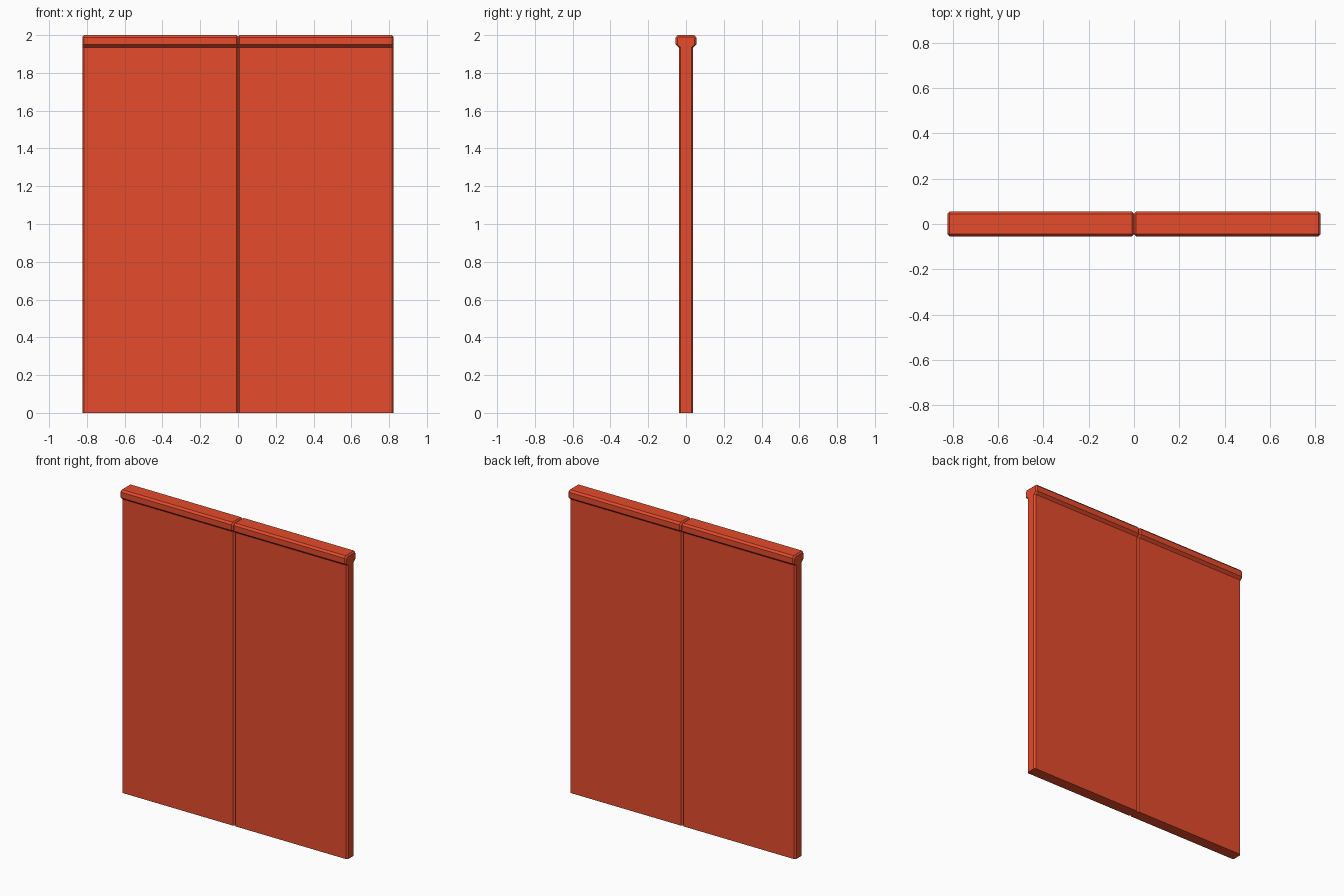
import bpy, bmesh

if "Cube" in bpy.data.objects:
    bpy.data.objects.remove(bpy.data.objects["Cube"])

HALF_W = 0.823   # half of the full width
BEVEL = 0.009    # chamfer on the vertical ends and centre joint

red = bpy.data.materials.new("red_paint")
red.diffuse_color = (0.78, 0.07, 0.025, 1)
red.use_nodes = True
red.node_tree.nodes["Principled BSDF"].inputs["Base Color"].default_value = red.diffuse_color


def section(inset):
    """Closed wall outline in y/z with its coping, shrunk by inset."""
    half = [(0.037 - inset, 0.0),
            (0.037 - inset, 1.934),
            (0.055 - inset, 1.950),
            (0.055 - inset, 1.987 - inset * 0.6),
            (0.044 - inset * 0.6, 2.0 - inset)]
    return half + [(-y, z) for y, z in reversed(half)]


def panel(name, x0, x1):
    """Loft the outline along x with chamfered ends."""
    bm = bmesh.new()
    rings = []
    for x, inset in ((x0, BEVEL), (x0 + BEVEL, 0), (x1 - BEVEL, 0), (x1, BEVEL)):
        rings.append([bm.verts.new((x, y, z)) for y, z in section(inset)])
    for a, b in zip(rings, rings[1:]):
        for i in range(len(a)):
            j = (i + 1) % len(a)
            bm.faces.new((a[i], a[j], b[j], b[i]))
    bm.faces.new(rings[0])
    bm.faces.new(rings[-1])
    bmesh.ops.recalc_face_normals(bm, faces=bm.faces)
    mesh = bpy.data.meshes.new(name)
    bm.to_mesh(mesh)
    bm.free()
    mesh.materials.append(red)
    obj = bpy.data.objects.new(name, mesh)
    bpy.context.collection.objects.link(obj)


# Two matching wall panels meeting in a V groove at the centre
panel("left_wall_panel", -HALF_W, 0)
panel("right_wall_panel", 0, HALF_W)
